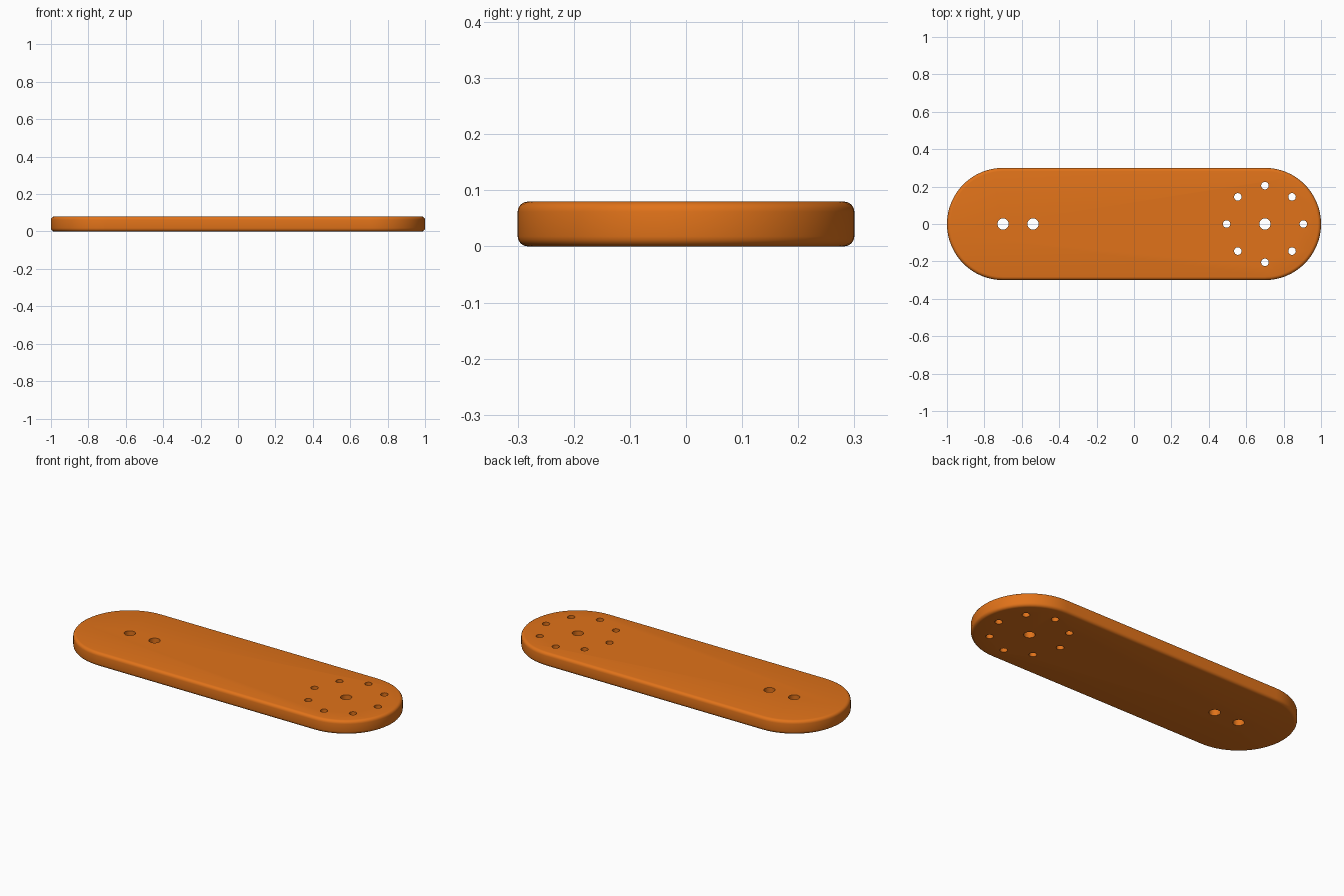
import bpy, bmesh
from math import sin, cos, pi
from mathutils import Matrix

if "Cube" in bpy.data.objects:
    bpy.data.objects.remove(bpy.data.objects["Cube"])

LENGTH, WIDTH, THICK, ROUND = 2.0, 0.6, 0.08, 0.018
R = WIDTH / 2
CX = LENGTH / 2 - R
ARC = 32


def mesh_object(name, bm):
    bmesh.ops.recalc_face_normals(bm, faces=bm.faces)
    mesh = bpy.data.meshes.new(name)
    bm.to_mesh(mesh)
    bm.free()
    obj = bpy.data.objects.new(name, mesh)
    bpy.context.collection.objects.link(obj)
    return obj


# Plate: extruded stadium outline with rounded rims
bm = bmesh.new()
outline = []
for side, start in ((1, -pi / 2), (-1, pi / 2)):
    for i in range(ARC + 1):
        a = start + pi * i / ARC
        outline.append(bm.verts.new((side * CX + R * cos(a), R * sin(a), 0)))
base = bm.faces.new(outline)
top = bmesh.ops.extrude_face_region(bm, geom=[base], use_keep_orig=True)
bmesh.ops.translate(bm, vec=(0, 0, THICK),
                    verts=[g for g in top["geom"] if isinstance(g, bmesh.types.BMVert)])
rims = [e for e in bm.edges if abs(e.verts[0].co.z - e.verts[1].co.z) < 1e-6]
bmesh.ops.recalc_face_normals(bm, faces=bm.faces)
bmesh.ops.bevel(bm, geom=rims, offset=ROUND, segments=4, profile=0.5, affect='EDGES')
plate = mesh_object("mounting_plate", bm)

# Hole cutters: three large holes and a ring of eight small ones
holes = [(-0.70, 0, 0.03), (-0.54, 0, 0.03), (CX, 0, 0.03)]
holes += [(CX + 0.205 * cos(k * pi / 4), 0.205 * sin(k * pi / 4), 0.02) for k in range(8)]
bm = bmesh.new()
for x, y, r in holes:
    bmesh.ops.create_cone(bm, cap_ends=True, segments=32, radius1=r, radius2=r,
                          depth=THICK * 2, matrix=Matrix.Translation((x, y, THICK / 2)))
cutter = mesh_object("hole_cutter", bm)
cutter.hide_render = True

# Cut the holes
cut = plate.modifiers.new("holes", 'BOOLEAN')
cut.operation = 'DIFFERENCE'
cut.solver = 'EXACT'
cut.object = cutter
bpy.context.view_layer.objects.active = plate
plate.select_set(True)
bpy.ops.object.modifier_apply(modifier=cut.name)
bpy.data.objects.remove(cutter)

# Finish
bpy.ops.object.shade_smooth_by_angle(angle=pi / 6)
mat = bpy.data.materials.new("orange")
mat.diffuse_color = (0.75, 0.17, 0.01, 1)
mat.use_nodes = True
mat.node_tree.nodes["Principled BSDF"].inputs["Base Color"].default_value = mat.diffuse_color
plate.data.materials.clear()
plate.data.materials.append(mat)
